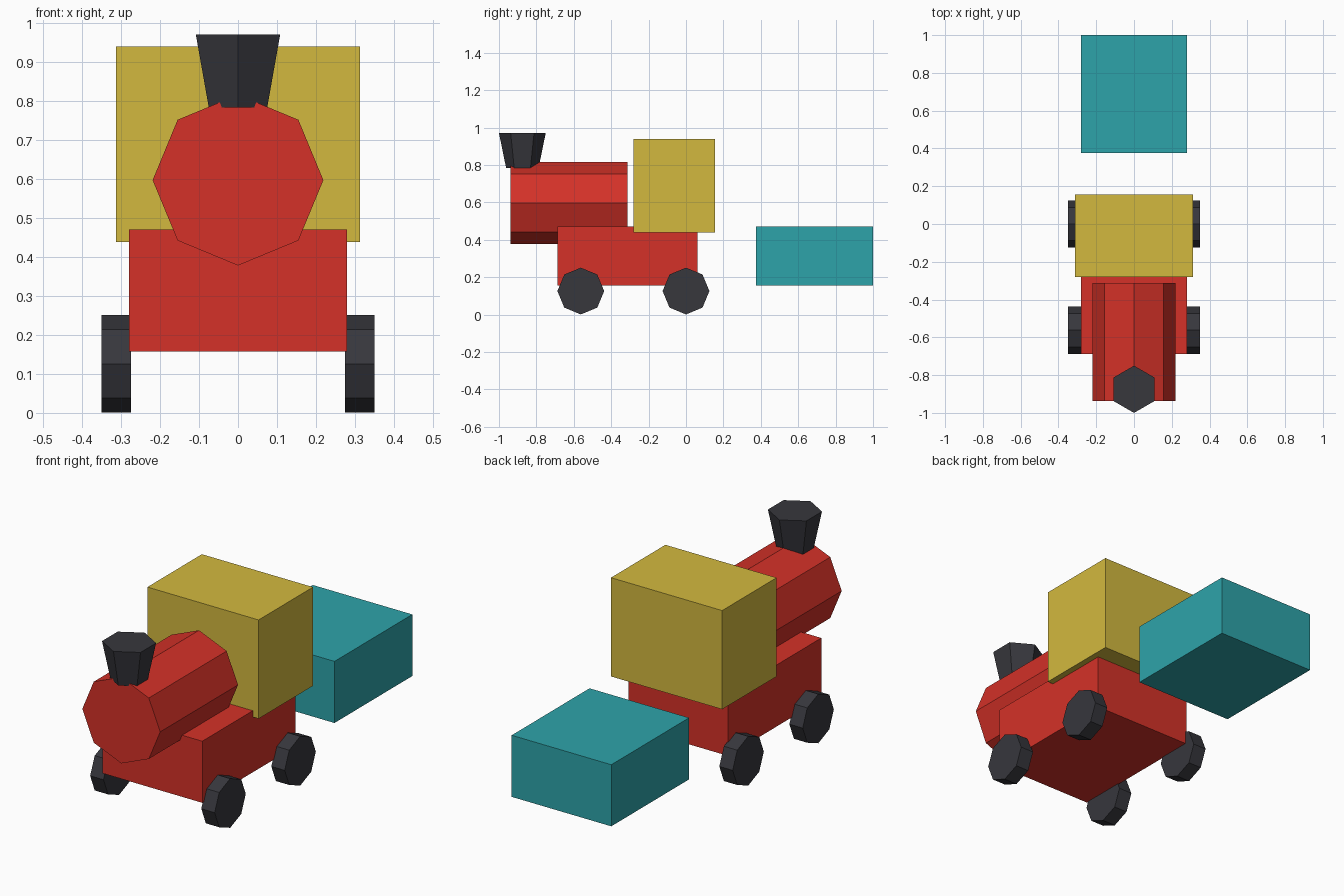
import bpy, bmesh, math
from mathutils import Matrix

if "Cube" in bpy.data.objects:
    bpy.data.objects.remove(bpy.data.objects["Cube"])


def material(name, rgb):
    m = bpy.data.materials.new(name)
    m.diffuse_color = (*rgb, 1)
    m.use_nodes = True
    m.node_tree.nodes["Principled BSDF"].inputs["Base Color"].default_value = m.diffuse_color
    return m


RED = material("red", (0.66, 0.031, 0.021))
YELLOW = material("yellow", (0.65, 0.485, 0.049))
TEAL = material("teal", (0.027, 0.37, 0.40))
BLACK = material("charcoal", (0.038, 0.038, 0.046))


def finish(name, bm, mat):
    mesh = bpy.data.meshes.new(name)
    bm.to_mesh(mesh)
    bm.free()
    mesh.materials.append(mat)
    obj = bpy.data.objects.new(name, mesh)
    bpy.context.collection.objects.link(obj)
    return obj


def box(name, half_x, y0, y1, z0, z1, mat):
    bm = bmesh.new()
    size = Matrix.Diagonal((2 * half_x, y1 - y0, z1 - z0, 1))
    move = Matrix.Translation((0, (y0 + y1) / 2, (z0 + z1) / 2))
    bmesh.ops.create_cube(bm, size=1, matrix=move @ size)
    return finish(name, bm, mat)


def drum(name, sides, r_bottom, r_top, depth, centre, mat, axis="Z"):
    rot = {"X": Matrix.Rotation(math.pi / 2, 4, "Y"),
           "Y": Matrix.Rotation(math.pi / 2, 4, "X"),
           "Z": Matrix.Identity(4)}[axis]
    bm = bmesh.new()
    bmesh.ops.create_cone(bm, cap_ends=True, segments=sides, radius1=r_bottom,
                          radius2=r_top, depth=depth,
                          matrix=Matrix.Translation(centre) @ rot)
    return finish(name, bm, mat)


# Engine body, cab and separate tender
box("chassis", 0.28, -0.687, 0.0625, 0.157, 0.47, RED)
box("cab", 0.3125, -0.281, 0.156, 0.438, 0.94, YELLOW)
box("tender", 0.28, 0.375, 1.0, 0.157, 0.47, TEAL)

# Octagonal boiler and flared hexagonal chimney
drum("boiler", 8, 0.219, 0.219, 0.625, (0, -0.625, 0.597), RED, "Y")
drum("chimney", 6, 0.0865, 0.125, 0.188, (0, -0.875, 0.877), BLACK)

# Four wheels
for side, sx in (("left", -1), ("right", 1)):
    for end, y in (("front", -0.5625), ("rear", 0.0)):
        drum(f"{end}_wheel_{side}", 8, 0.125, 0.125, 0.075,
             (sx * 0.3125, y, 0.126), BLACK, "X")
